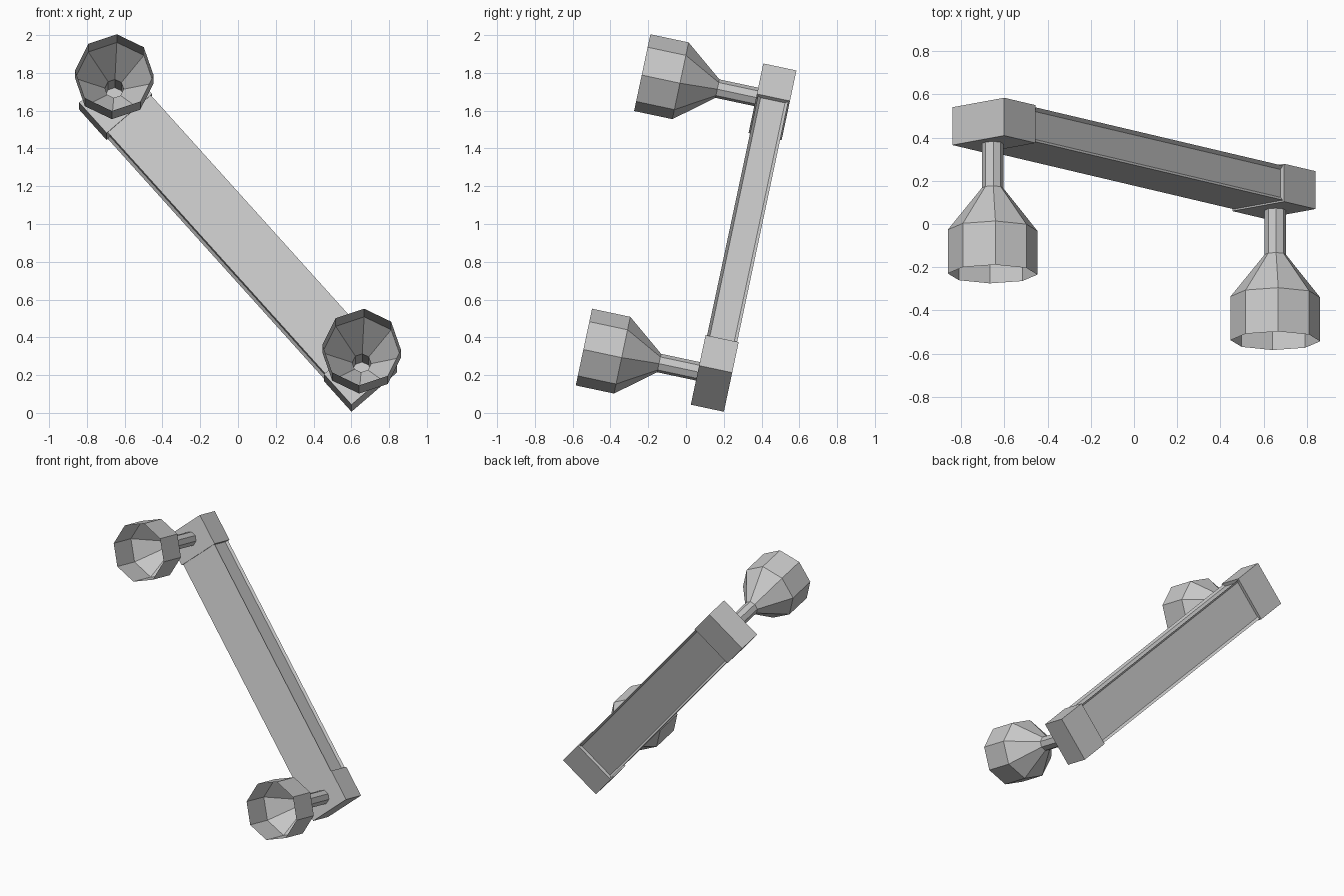
import bpy
import bmesh
from math import cos, sin, pi, radians
from mathutils import Matrix, Vector

if "Cube" in bpy.data.objects:
    bpy.data.objects.remove(bpy.data.objects["Cube"], do_unlink=True)

# One plain grey for everything
GREY = (0.58, 0.58, 0.58, 1.0)
grey = bpy.data.materials.new("light_grey")
grey.use_nodes = True
grey.diffuse_color = GREY
grey.node_tree.nodes["Principled BSDF"].inputs["Base Color"].default_value = GREY

# Local frame: x across the bar, y along it, z out of its front
FRAME = (Matrix.Translation((0, 0.305, 0.928))
         @ Matrix.Rotation(radians(78), 4, "X")
         @ Matrix.Rotation(radians(41.4), 4, "Z"))

LENGTH, WIDTH, DEPTH = 2.18, 0.32, 0.179
CAP = 0.22      # length of each end block
RIM = 0.022     # border around the sunken panels
STEP = 0.008    # how far the bar sits inside the end blocks


def finish(bm, name):
    mesh = bpy.data.meshes.new(name)
    bm.to_mesh(mesh)
    bm.free()
    mesh.materials.append(grey)
    obj = bpy.data.objects.new(name, mesh)
    bpy.context.collection.objects.link(obj)
    obj.matrix_world = FRAME
    return obj


def box(size, centre):
    bm = bmesh.new()
    bmesh.ops.create_cube(bm, size=1, matrix=Matrix.Translation(centre) @ Matrix.Diagonal((*size, 1)))
    return bm


# Bar with sunken panels on both sides and the back; its ends run into the blocks
bm = box((WIDTH - 2 * STEP, LENGTH - 2 * CAP + 2 * RIM, DEPTH - 2 * STEP), (0, 0, 0))
bm.normal_update()
sides = [f for f in bm.faces if abs(f.normal.x) > 0.9 or f.normal.z < -0.9]
bmesh.ops.inset_individual(bm, faces=sides, thickness=RIM, depth=-0.015)
finish(bm, "bar")


def cup(y):
    """Open eight-sided shell: stem, flare and barrel."""
    base = DEPTH / 2
    profile = [(0.05, 0), (0.05, 0.21), (0.208, 0.41), (0.208, 0.617)]
    bm = bmesh.new()
    rings = [[bm.verts.new((r * cos(k * pi / 4), y + r * sin(k * pi / 4), base + h))
              for k in range(8)] for r, h in profile]
    for low, high in zip(rings, rings[1:]):
        for k in range(8):
            n = (k + 1) % 8
            bm.faces.new((low[k], low[n], high[n], high[k]))
    return bm


# End blocks and the cups they carry
for side, label in ((1, "upper"), (-1, "lower")):
    finish(box((WIDTH, CAP, DEPTH), Vector((0, side * (LENGTH - CAP) / 2, 0))), label + "_end_block")
    finish(cup(side * 0.99), label + "_cup")
